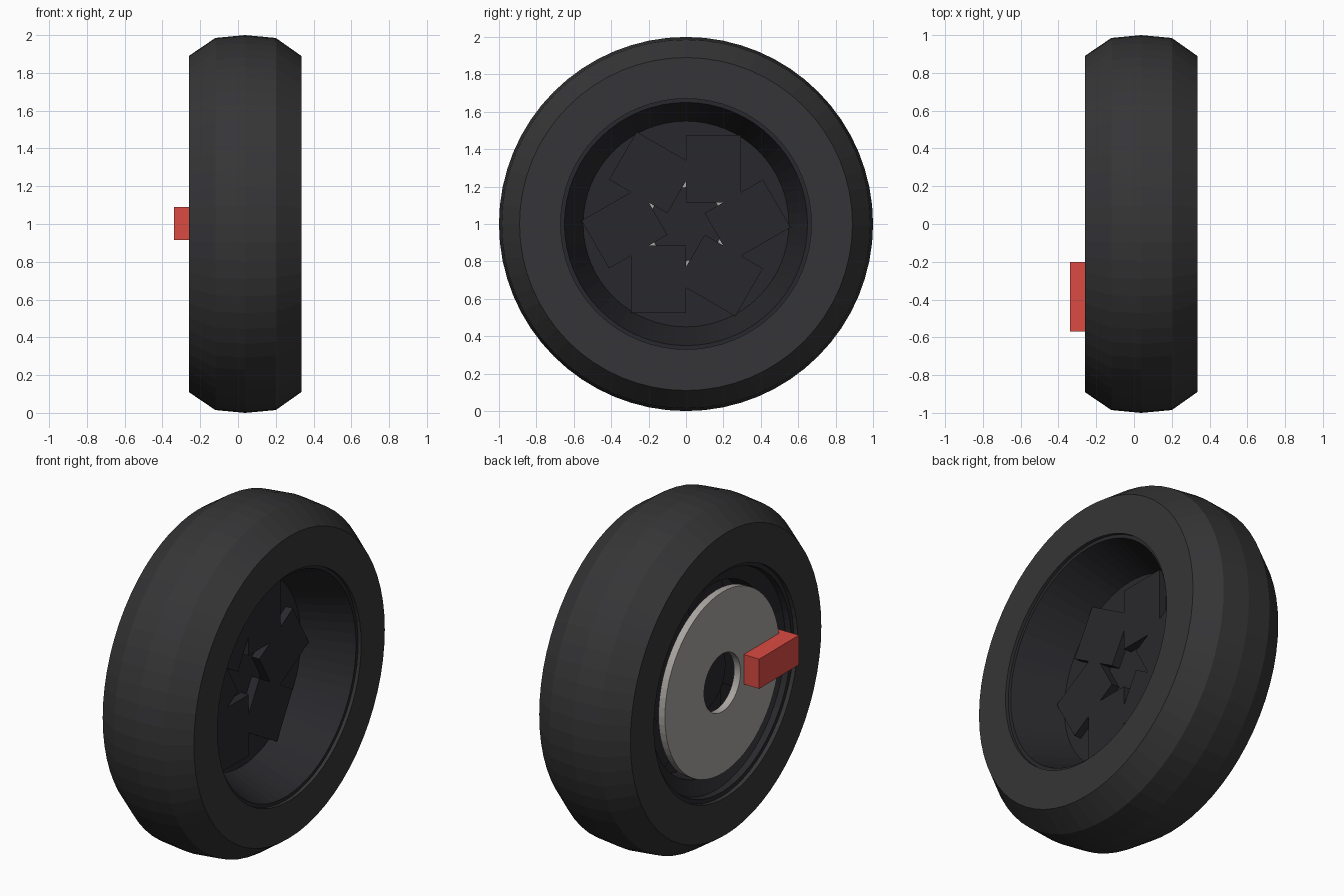
import bpy, bmesh, math
from mathutils import Matrix, Vector

if "Cube" in bpy.data.objects:
    bpy.data.objects.remove(bpy.data.objects["Cube"])

CENTRE = Vector((0.0, 0.0, 1.0))


def material(name, rgb):
    m = bpy.data.materials.new(name)
    m.diffuse_color = (*rgb, 1.0)
    m.use_nodes = True
    m.node_tree.nodes["Principled BSDF"].inputs["Base Color"].default_value = m.diffuse_color
    return m


RUBBER = material("rubber", (0.036, 0.036, 0.038))
DARK = material("dark_metal", (0.022, 0.022, 0.026))
STEEL = material("steel", (0.40, 0.38, 0.36))
RED = material("red_paint", (0.7, 0.07, 0.055))


def finish(name, bm, mat):
    bmesh.ops.recalc_face_normals(bm, faces=bm.faces[:])
    mesh = bpy.data.meshes.new(name)
    bm.to_mesh(mesh)
    bm.free()
    mesh.materials.append(mat)
    ob = bpy.data.objects.new(name, mesh)
    ob.location = CENTRE
    bpy.context.collection.objects.link(ob)
    return ob


def lathe(name, profile, mat, steps=64):
    """Spin a closed (x, radius) profile around the wheel axle."""
    bm = bmesh.new()
    rings = []
    for i in range(steps):
        a = 2 * math.pi * i / steps
        rings.append([bm.verts.new((x, r * math.sin(a), r * math.cos(a)))
                      for x, r in profile])
    n = len(profile)
    for i in range(steps):
        p, q = rings[i], rings[(i + 1) % steps]
        for j in range(n):
            k = (j + 1) % n
            bm.faces.new((p[j], p[k], q[k], q[j]))
    return finish(name, bm, mat)


def box(name, lo, hi, mat, turn=0.0):
    """Box between two corners, turned about the axle."""
    lo, hi = Vector(lo), Vector(hi)
    bm = bmesh.new()
    bmesh.ops.create_cube(bm, size=1.0)
    bm.transform(Matrix.Rotation(turn, 4, 'X')
                 @ Matrix.Translation((lo + hi) / 2)
                 @ Matrix.Diagonal((*(hi - lo), 1.0)))
    return finish(name, bm, mat)


# Tyre with bevelled shoulders and a slightly crowned tread
lathe("tyre", [(-0.26, 0.67), (-0.26, 0.89), (-0.12, 0.985), (0.037, 1.0),
               (0.20, 0.985), (0.335, 0.89), (0.335, 0.67)], RUBBER)

# Deep dished rim with a backing ring and a flared inner lip
lathe("rim", [(-0.235, 0.675), (0.315, 0.675), (0.315, 0.65), (0.025, 0.55),
              (0.025, 0.27), (-0.015, 0.27), (-0.015, 0.555), (-0.16, 0.555),
              (-0.20, 0.64), (-0.235, 0.645)], DARK)

# Six offset slab spokes forming a pinwheel
for i in range(6):
    box(f"spoke_{i + 1}", (-0.02, 0.0, 0.115), (0.07, 0.295, 0.475), DARK,
        turn=i * math.pi / 3)

# Hub behind the spokes
bm = bmesh.new()
bmesh.ops.create_cone(bm, cap_ends=True, segments=32, radius1=0.197,
                      radius2=0.197, depth=0.14)
bm.transform(Matrix.Translation((-0.05, 0, 0)) @ Matrix.Rotation(math.pi / 2, 4, 'Y'))
finish("hub", bm, DARK)

# Brake disc and caliper on the inner side
lathe("brake_disc", [(-0.237, 0.17), (-0.237, 0.535), (-0.195, 0.535),
                     (-0.195, 0.17)], STEEL)
box("brake_caliper", (-0.338, -0.57, -0.085), (-0.19, -0.20, 0.09), RED)
